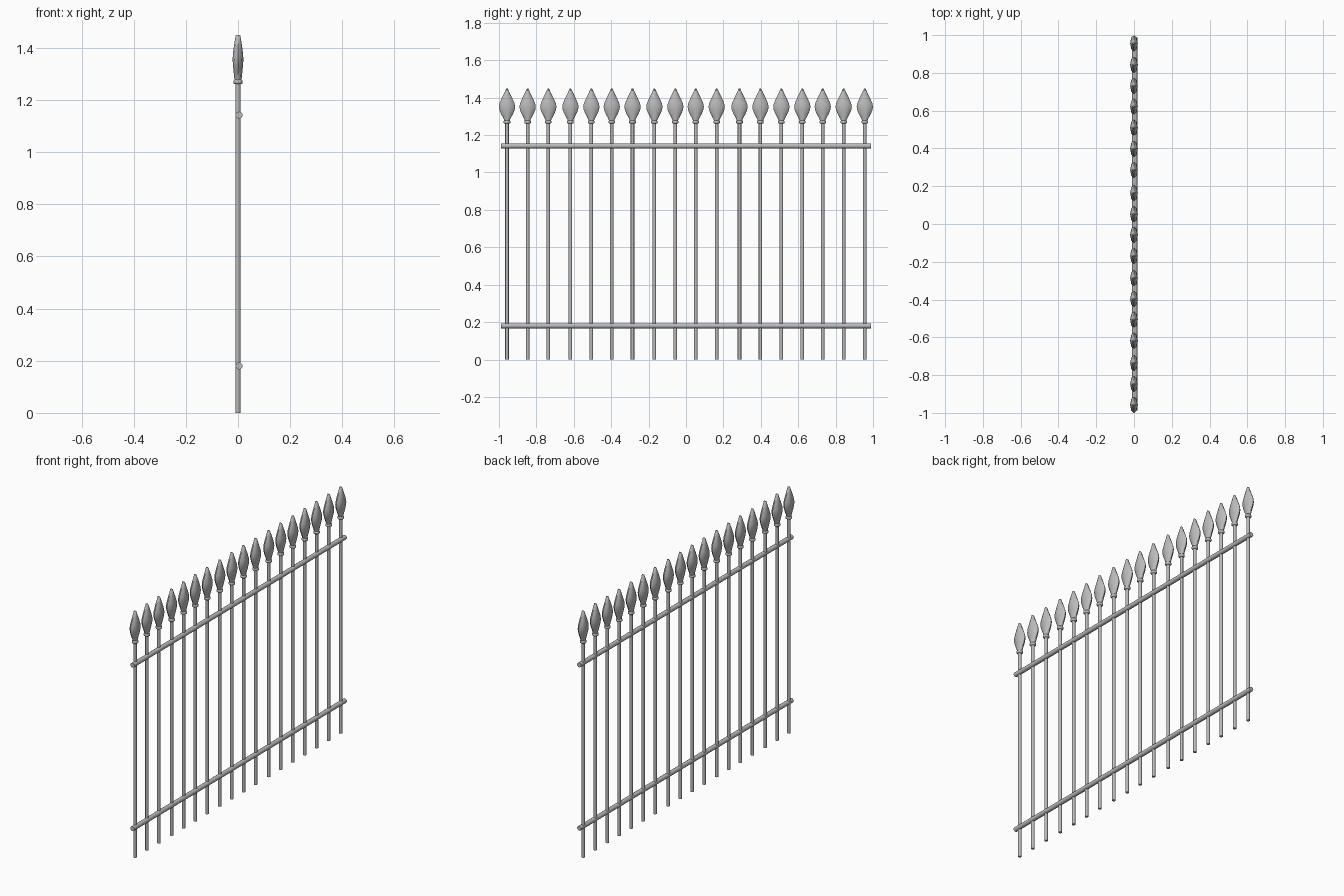
import bpy, bmesh, math

if "Cube" in bpy.data.objects:
    bpy.data.objects.remove(bpy.data.objects["Cube"])

iron = bpy.data.materials.new("grey iron")
iron.diffuse_color = (0.5, 0.5, 0.5, 1)
iron.use_nodes = True
iron.node_tree.nodes["Principled BSDF"].inputs["Base Color"].default_value = iron.diffuse_color

def loft(name, rings, sides, loc=(0, 0, 0), rot=(0, 0, 0), phase=0.0):
    """Capped elliptical loft; each ring is (z, half width x, half width y)."""
    bm = bmesh.new()
    loops = []
    for z, hx, hy in rings:
        loops.append([bm.verts.new((hx * math.cos(phase + 2 * math.pi * i / sides),
                                    hy * math.sin(phase + 2 * math.pi * i / sides), z))
                      for i in range(sides)])
    for a, b in zip(loops, loops[1:]):
        for i in range(sides):
            j = (i + 1) % sides
            bm.faces.new((a[i], a[j], b[j], b[i]))
    bm.faces.new(loops[0][::-1])
    bm.faces.new(loops[-1])
    me = bpy.data.meshes.new(name)
    bm.to_mesh(me)
    bm.free()
    me.materials.append(iron)
    ob = bpy.data.objects.new(name, me)
    bpy.context.collection.objects.link(ob)
    ob.location, ob.rotation_euler = loc, rot
    bpy.ops.object.select_all(action='DESELECT')
    ob.select_set(True)
    bpy.context.view_layer.objects.active = ob
    bpy.ops.object.shade_smooth_by_angle(angle=math.radians(50))
    return ob

def copy(ob, y):
    c = ob.copy()
    c.location.y = y
    bpy.context.collection.objects.link(c)

# picket positions along the fence
ys = [-0.957, -0.847, -0.736, -0.618, -0.506, -0.397, -0.286, -0.169, -0.057,
      0.052, 0.164, 0.286, 0.398, 0.510, 0.622, 0.731, 0.843, 0.957 - 0.001]

# one picket: bar, collar and leaf-shaped spear head
bar = loft("picket_bar", [(0, .0095, .0095), (1.27, .0095, .0095)], 12)
collar = loft("picket_collar", [(1.262, .014, .014), (1.265, .0175, .0175),
                                (1.274, .0175, .0175), (1.278, .014, .014)], 12)
head = loft("spear_head", [(1.272, .013, .013), (1.285, .0145, .017), (1.315, .0175, .033),
                           (1.335, .0195, .041), (1.352, .0205, .0435), (1.37, .02, .040),
                           (1.40, .0165, .027), (1.43, .012, .012), (1.444, .0095, .006),
                           (1.45, .008, .003)], 8)
for part in (bar, collar, head):
    part.location.y = ys[0]
    for y in ys[1:]:
        copy(part, y)

# horizontal rails
for name, z in (("lower_rail", 0.18), ("upper_rail", 1.142)):
    loft(name, [(-.988, .0135, .0135), (.988, .0135, .0135)], 16,
         (0.004, 0, z), (math.pi / 2, 0, 0))
